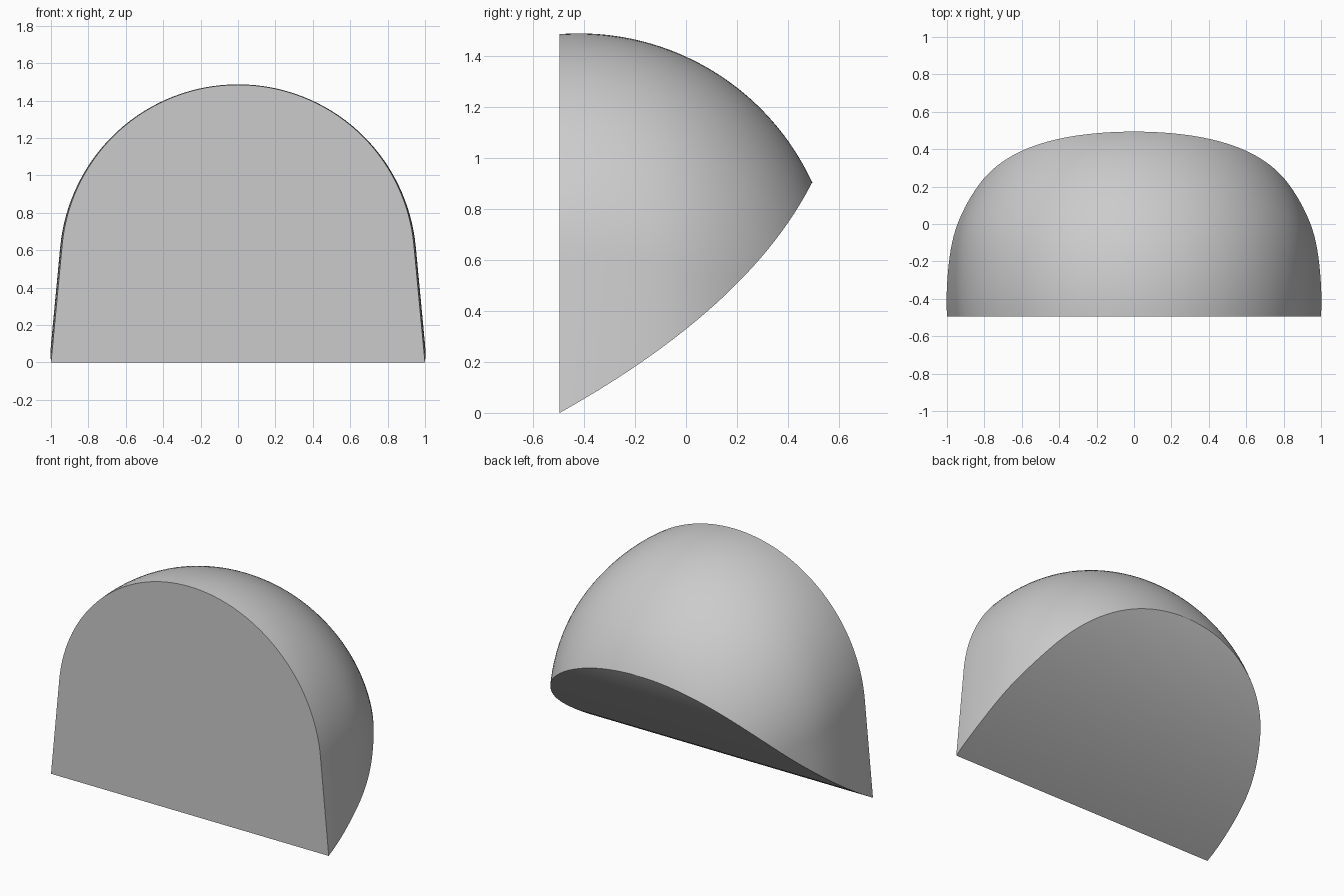
import bpy
import bmesh
from math import sqrt, sin, cos, tan, asin, pi, radians

cube = bpy.data.objects.get("Cube")
if cube:
    bpy.data.objects.remove(cube, do_unlink=True)

RINGS, ARC = 56, 64
FRONT_Y, TIP_Z = -0.495, 0.905
DRAFT = radians(5.4)


def underside(t):
    """Curved lower profile from the front edge to the back tip."""
    y = FRONT_Y + 2 * t * (1 - t) * 0.743 + t * t * 0.99
    z = 2 * t * (1 - t) * 0.416 + t * t * TIP_Z
    return y, z


def ridge(y):
    """Height of the top centre line."""
    return 0.487 + sqrt(1 - ((y + 0.42) / 1.005) ** 2)


def arch_radius(y):
    """Radius of the arch, blending straight sides into a rounded back."""
    ball = sqrt(0.945 - (y + 0.29) ** 2)
    return (ball ** -60 + 0.962 ** -60) ** (-1 / 60)


def section(t):
    """Arch with slightly drafted straight legs standing on the underside."""
    y, low = underside(t)
    r = arch_radius(y)
    centre = ridge(y) - r
    start = max(DRAFT, asin(min(1, (low - centre) / r)))
    foot = r * cos(start)
    spring = centre + r * sin(start)
    foot += max(0, spring - low) * tan(DRAFT)
    points = [(foot, y, low)]
    for i in range(ARC + 1):
        a = start + (pi - 2 * start) * i / ARC
        points.append((r * cos(a), y, centre + r * sin(a)))
    return points + [(-foot, y, low)]


# Dome skin, curved underside and flat front
bm = bmesh.new()
rings = []
for k in range(RINGS + 1):
    t = 1 - (1 - k / RINGS) ** 2
    rings.append([bm.verts.new(p) for p in section(t)])
for a, b in zip(rings, rings[1:]):
    for i in range(len(a) - 1):
        bm.faces.new((a[i], a[i + 1], b[i + 1], b[i]))
    bm.faces.new((a[-1], a[0], b[0], b[-1]))
bm.faces.new(rings[0])
bmesh.ops.remove_doubles(bm, verts=bm.verts, dist=0.0005)
bmesh.ops.recalc_face_normals(bm, faces=bm.faces)

mesh = bpy.data.meshes.new("rounded_dome")
bm.to_mesh(mesh)
bm.free()
dome = bpy.data.objects.new("rounded_dome", mesh)
bpy.context.collection.objects.link(dome)

# Plain grey
grey = bpy.data.materials.new("light_grey")
grey.use_nodes = True
colour = (0.6, 0.6, 0.6, 1)
grey.diffuse_color = colour
for node in grey.node_tree.nodes:
    if node.type == "BSDF_PRINCIPLED":
        node.inputs["Base Color"].default_value = colour
mesh.materials.append(grey)

# Smooth skin with crisp rims
bpy.ops.object.select_all(action="DESELECT")
dome.select_set(True)
bpy.context.view_layer.objects.active = dome
bpy.ops.object.shade_smooth_by_angle(angle=radians(30))
